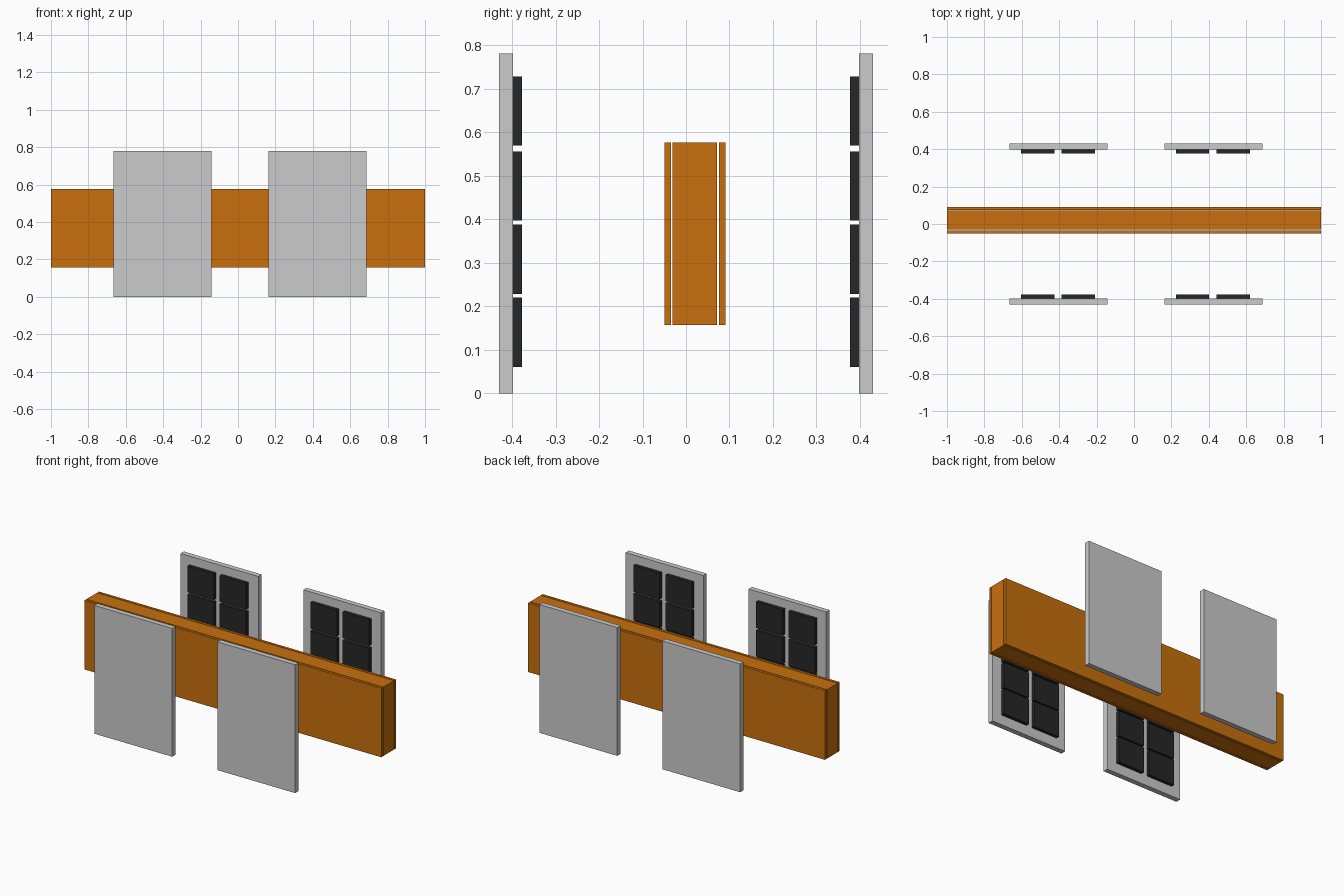
import bpy
import bmesh
from mathutils import Vector

if "Cube" in bpy.data.objects:
    bpy.data.objects.remove(bpy.data.objects["Cube"])


def material(name, rgb):
    m = bpy.data.materials.new(name)
    m.diffuse_color = (*rgb, 1)
    return m


orange = material("orange", (0.8, 0.43, 0.05))
orange.diffuse_color = (0.58, 0.16, 0.004, 1)
black = material("black", (0.02, 0.02, 0.02))


def boxes(name, spans, mat=None):
    """One object made of boxes given as (x0, x1, y0, y1, z0, z1)."""
    bm = bmesh.new()
    for x0, x1, y0, y1, z0, z1 in spans:
        verts = bmesh.ops.create_cube(bm, size=1)["verts"]
        bmesh.ops.scale(bm, vec=(x1 - x0, y1 - y0, z1 - z0), verts=verts)
        bmesh.ops.translate(bm, vec=Vector((x0 + x1, y0 + y1, z0 + z1)) / 2, verts=verts)
    mesh = bpy.data.meshes.new(name)
    bm.to_mesh(mesh)
    bm.free()
    obj = bpy.data.objects.new(name, mesh)
    bpy.context.collection.objects.link(obj)
    if mat:
        mesh.materials.append(mat)
    return obj


# Central beam: thick core between two thin face boards
Z0, Z1 = 0.157, 0.577
boxes("beam_core", [(-1, 1, -0.0305, 0.0715, Z0, Z1)], orange)
boxes("beam_front_board", [(-1, 1, -0.05, -0.0345, Z0, Z1)], orange)
boxes("beam_back_board", [(-1, 1, 0.0755, 0.091, Z0, Z1)], orange)

# Four panels, each with a 2 x 4 grid of dark tiles facing the beam
ROWS = (0.061, 0.229, 0.397, 0.57)
for side, s in (("front", -1), ("back", 1)):
    for hand, x in (("left", -0.666), ("right", 0.162)):
        y_out, y_in, y_tile = s * 0.43, s * 0.398, s * 0.377
        boxes(f"{side}_{hand}_panel",
              [(x, x + 0.524, min(y_out, y_in), max(y_out, y_in), 0, 0.781)])
        boxes(f"{side}_{hand}_tiles",
              [(x + dx, x + dx + 0.178, min(y_in, y_tile), max(y_in, y_tile), z, z + 0.159)
               for dx in (0.062, 0.279) for z in ROWS], black)

for m in bpy.data.materials:
    if m.users and not m.is_grease_pencil:
        m.use_nodes = True
        m.node_tree.nodes["Principled BSDF"].inputs["Base Color"].default_value = m.diffuse_color
